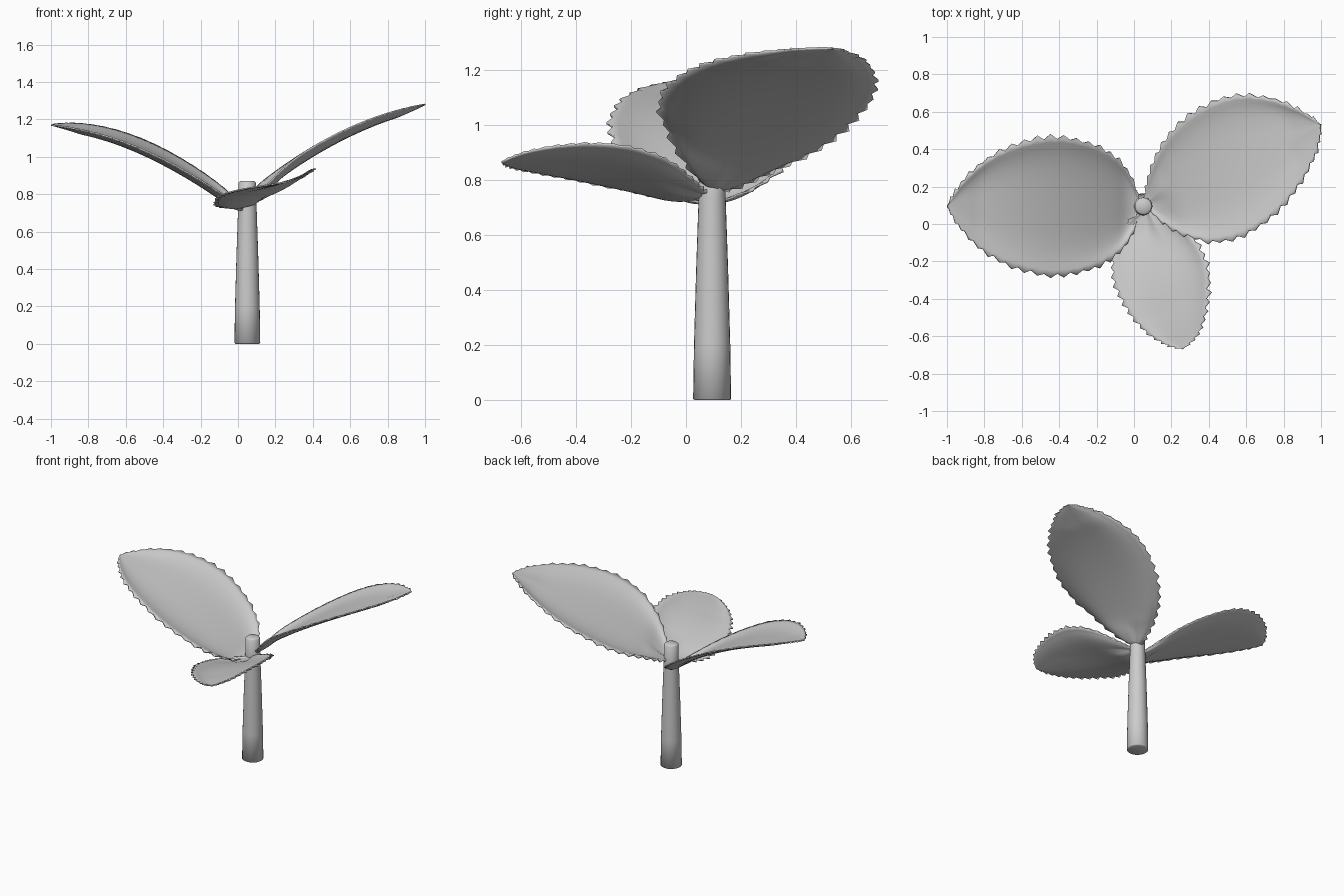
import bpy, bmesh, math, random
from mathutils import Vector

if "Cube" in bpy.data.objects:
    bpy.data.objects.remove(bpy.data.objects["Cube"])

random.seed(4)
grey = bpy.data.materials.new("plain grey")
grey.diffuse_color = (0.6, 0.6, 0.6, 1)
grey.use_nodes = True
grey.node_tree.nodes["Principled BSDF"].inputs["Base Color"].default_value = grey.diffuse_color


def finish(name, bm):
    mesh = bpy.data.meshes.new(name)
    bm.to_mesh(mesh)
    bm.free()
    mesh.materials.append(grey)
    for p in mesh.polygons:
        p.use_smooth = True
    ob = bpy.data.objects.new(name, mesh)
    bpy.context.collection.objects.link(ob)
    return ob


STATIONS = [0, .05, .12, .25, .45, .65, .8, .92, 1]


def width_at(u, widths):
    """Smooth half width between the stations along a leaf."""
    n = len(STATIONS)
    i = max(k for k in range(n - 1) if STATIONS[k] <= u)

    def slope(k):
        a, b = max(k - 1, 0), min(k + 1, n - 1)
        return (widths[b] - widths[a]) / (STATIONS[b] - STATIONS[a])
    h = STATIONS[i + 1] - STATIONS[i]
    t = (u - STATIONS[i]) / h
    return max(0, (2*t**3 - 3*t*t + 1) * widths[i] + (t**3 - 2*t*t + t) * h * slope(i)
               + (3*t*t - 2*t**3) * widths[i + 1] + (t**3 - t*t) * h * slope(i + 1))


def leaf(name, base, tip, left, right, height, depth):
    """Arched thin shell with a turned-up, toothed rim; height is the rim level."""
    base, tip = Vector(base), Vector(tip)
    axis = tip - base
    length = axis.length
    side = Vector((-axis.y, axis.x)) / length
    rows, half = 46, 9
    bm = bmesh.new()
    grid = []
    for r in range(rows + 1):
        u = (1 - math.cos(math.pi * r / rows)) / 2
        row = []
        teeth = {s: (-0.002 if r % 2 else -0.024) + random.uniform(-.006, .006) for s in (-1, 1)}
        for c in range(-half, half + 1):
            # columns crowd towards the rim
            v = math.copysign(1 - (1 - abs(c) / half) ** 1.4, c)
            w = width_at(u, left if v > 0 else right)
            off = v * w
            if abs(c) == half and 2 < r < rows - 2:
                off += math.copysign(teeth[1 if c > 0 else -1], c)
            p = base + axis * u + side * off
            cup = depth * (1 - .5 * u * u) * min(1, w / 0.2) * (1 - abs(v) ** 4)
            row.append(bm.verts.new((p.x, p.y, height(p.x, u * length, off) - cup)))
        grid.append(row)
    for a, b in zip(grid, grid[1:]):
        for i in range(2 * half):
            bm.faces.new((a[i], a[i + 1], b[i + 1], b[i]))
    bmesh.ops.remove_doubles(bm, verts=bm.verts, dist=0.0005)
    bmesh.ops.recalc_face_normals(bm, faces=bm.faces)
    if sum(f.normal.z for f in bm.faces) < 0:
        bmesh.ops.reverse_faces(bm, faces=bm.faces)
    ob = finish(name, bm)
    mod = ob.modifiers.new("thickness", 'SOLIDIFY')
    mod.thickness = 0.008
    mod.offset = 0
    return ob


def dip(s, amount):
    """Extra drop where a leaf meets the stem."""
    return amount * math.exp(-(s / .09) ** 2)


# Leaves
wide = [0, .14, .24, .32, .358, .315, .235, .12, 0]
leaf("left_leaf", (.04, .095), (-1, .095), wide, wide,
     lambda x, s, o: .76 - .75*x - .25*x*x + .09*x**3 - .075*o - dip(s, .015), .05)
leaf("right_leaf", (.06, .1), (1, .53),
     [0, .08, .17, .27, .335, .325, .245, .125, 0],
     [0, .12, .22, .32, .35, .295, .21, .11, 0],
     lambda x, s, o: .76 + .87*x - .35*x*x - dip(s, .05), .052)
leaf("front_leaf", (.07, .08), (.26, -.67),
     [0, .04, .09, .18, .225, .2, .155, .09, 0],
     [0, .1, .18, .23, .253, .22, .165, .09, 0],
     lambda x, s, o: .745 + .45*s - .38*s*s + .265*o, .036)

# Tapered stem with softened ends
bm = bmesh.new()
profile = [(.062, 0), (.069, .004), (.066, .2), (.058, .48), (.049, .74), (.046, .862), (.038, .87)]
sides = 24
rings = [[bm.verts.new((.05 + r * math.cos(2*math.pi*i/sides),
                        .095 + r * math.sin(2*math.pi*i/sides), z)) for i in range(sides)]
         for r, z in profile]
for a, b in zip(rings, rings[1:]):
    for i in range(sides):
        j = (i + 1) % sides
        bm.faces.new((a[i], a[j], b[j], b[i]))
bm.faces.new(rings[0][::-1])
bm.faces.new(rings[-1])
finish("stem", bm)
